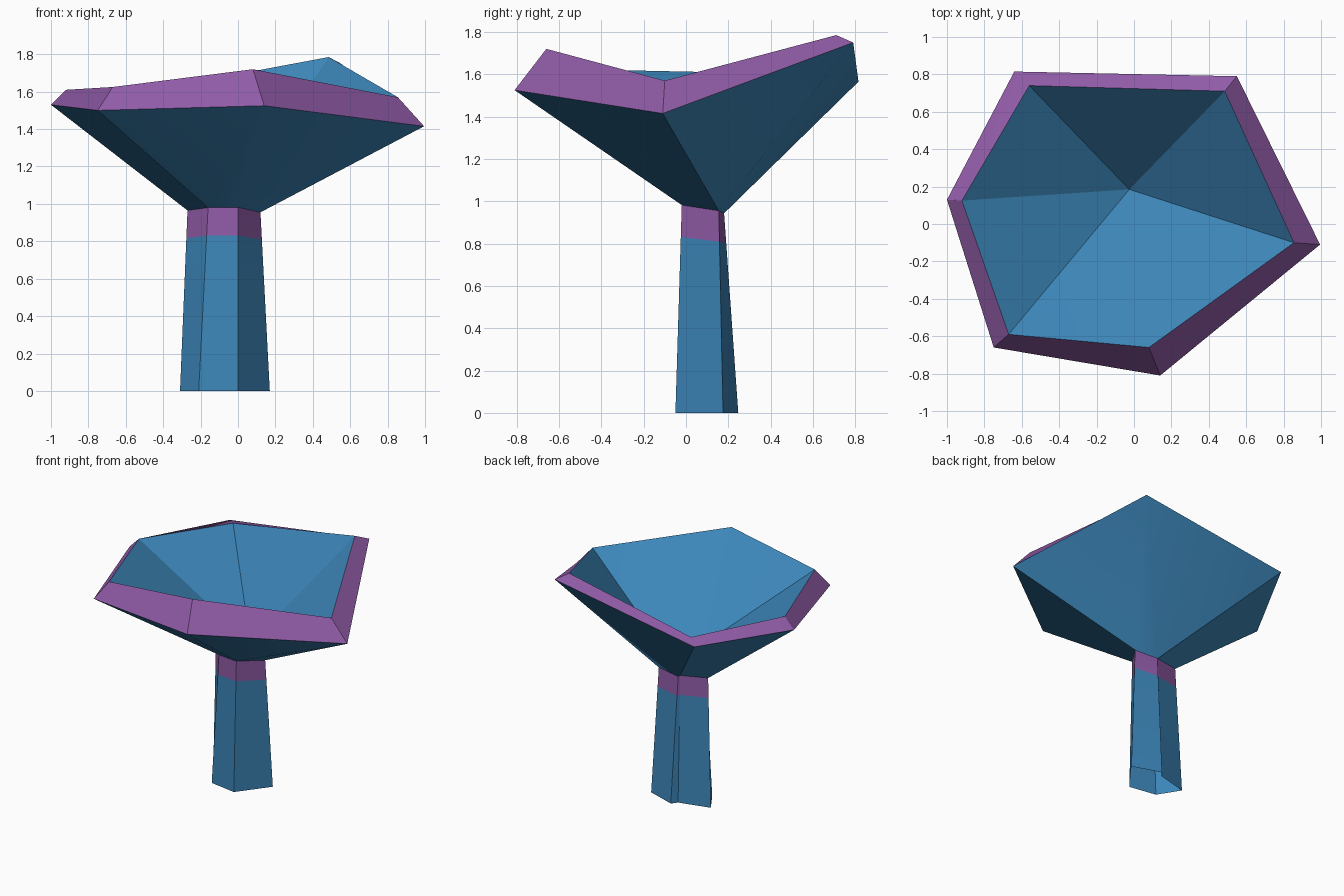
import bpy
import math
from mathutils import Vector

if "Cube" in bpy.data.objects:
    bpy.data.objects.remove(bpy.data.objects["Cube"])


def material(name, rgb):
    m = bpy.data.materials.new(name)
    m.diffuse_color = (*rgb, 1.0)
    m.use_nodes = True
    m.node_tree.nodes["Principled BSDF"].inputs["Base Color"].default_value = m.diffuse_color
    return m


BLUE = material("blue", (0.045, 0.235, 0.48))
PURPLE = material("purple", (0.28, 0.105, 0.385))


def loft(name, rings, band_mats, tip=None):
    """Join equal-sized rings with bands of quads; optionally end in a point."""
    n = len(rings[0])
    verts = [tuple(v) for ring in rings for v in ring]
    faces, mats = [], []
    for r in range(len(rings) - 1):
        for i in range(n):
            j = (i + 1) % n
            faces.append((r * n + i, r * n + j, (r + 1) * n + j, (r + 1) * n + i))
            mats.append(band_mats[r])
    if tip:
        verts.append(tip)
        last = (len(rings) - 1) * n
        for i in range(n):
            faces.append((last + i, last + (i + 1) % n, len(verts) - 1))
            mats.append(0)
    mesh = bpy.data.meshes.new(name)
    mesh.from_pydata(verts, [], faces)
    mesh.materials.append(BLUE)
    mesh.materials.append(PURPLE)
    for p, m in zip(mesh.polygons, mats):
        p.material_index = m
    obj = bpy.data.objects.new(name, mesh)
    bpy.context.collection.objects.link(obj)
    bpy.ops.object.select_all(action='DESELECT')
    obj.select_set(True)
    bpy.context.view_layer.objects.active = obj
    bpy.ops.object.shade_smooth_by_angle(angle=math.radians(25))
    return obj


# Irregular six-sided rings, counter-clockwise from the right side
foot = [(0.17, 0.175, 0), (-0.045, 0.247, 0), (-0.077, 0.205, 0),
        (-0.31, 0.145, 0), (-0.21, -0.015, 0), (0, -0.05, 0)]
neck = [(0.12, 0.155, 0.955), (-0.06, 0.18, 0.943), (-0.07, 0.17, 0.95),
        (-0.27, 0.12, 0.965), (-0.16, 0.0, 0.98), (0, -0.02, 0.982)]
rim_outer = [(0.995, -0.11, 1.415), (0.55, 0.79, 1.75), (-0.64, 0.815, 1.565),
             (-1.0, 0.13, 1.53), (-0.75, -0.66, 1.50), (0.14, -0.81, 1.525)]
rim_inner = [(0.855, -0.10, 1.57), (0.485, 0.71, 1.785), (-0.56, 0.74, 1.59),
             (-0.92, 0.125, 1.61), (-0.67, -0.59, 1.625), (0.08, -0.66, 1.72)]

# Stem: tapered tube open at the bottom, with a purple collar on top
collar = [Vector(a).lerp(Vector(b), 0.847) for a, b in zip(foot, neck)]
loft("stem", [foot, collar, neck], [0, 1])

# Bowl: blue underside, purple bevelled rim, blue hollow meeting in a point
loft("bowl", [neck, rim_outer, rim_inner], [0, 1], tip=(-0.025, 0.185, 1.03))
